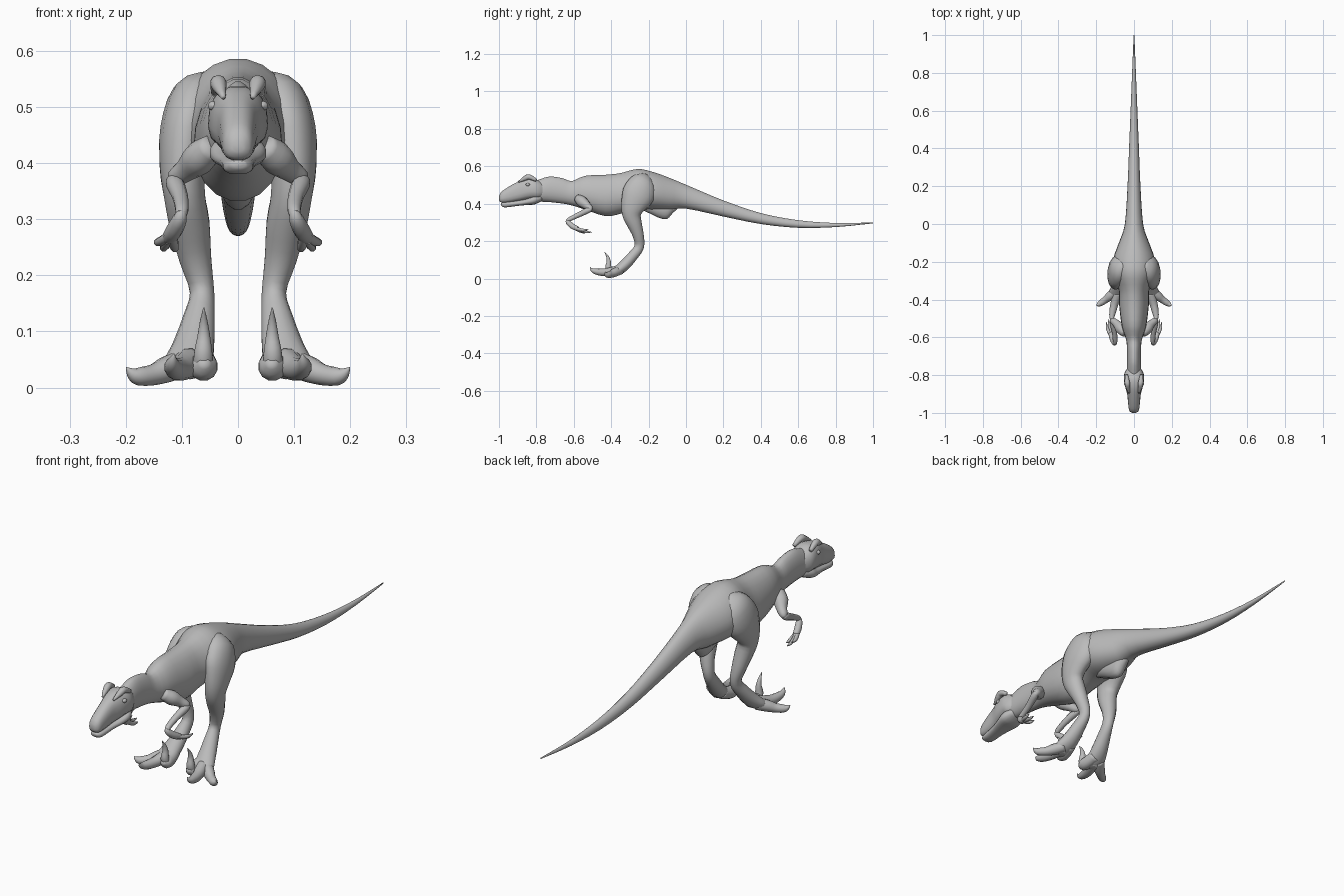
import bpy, bmesh, math
from mathutils import Vector

skin = bpy.data.materials.new("grey skin")
skin.diffuse_color = (0.5, 0.5, 0.5, 1)


def spline(rows, steps):
    """Smooth Catmull-Rom pass through rows of numbers."""
    out = []
    for i in range(len(rows) - 1):
        p0, p1 = rows[max(i - 1, 0)], rows[i]
        p2, p3 = rows[i + 1], rows[min(i + 2, len(rows) - 1)]
        for k in range(steps):
            t = k / steps
            out.append([0.5 * (2 * b + (c - a) * t + (2 * a - 5 * b + 4 * c - d) * t * t
                               + (3 * b - a - 3 * c + d) * t ** 3)
                        for a, b, c, d in zip(p0, p1, p2, p3)])
    out.append(list(rows[-1]))
    return out


def loft(name, rows, sides=16, steps=3, upright=False, mirror=False, power=1.0, pear=0.0):
    """Skin rings of (x, y, z, half width, half depth) into a closed tube."""
    rows = spline(rows, steps)
    pts = [Vector(r[:3]) for r in rows]
    bm = bmesh.new()
    rings = []
    for i, r in enumerate(rows):
        side, up = Vector((1, 0, 0)), Vector((0, 0, 1))
        if not upright:
            t = (pts[min(i + 1, len(pts) - 1)] - pts[max(i - 1, 0)]).normalized()
            side = (side - t * side.dot(t)).normalized()
            up = t.cross(side)
        ring = []
        for k in range(sides):
            a = 2 * math.pi * (k + 0.5) / sides
            c, s = math.cos(a), math.sin(a)
            c = math.copysign(abs(c) ** power, c) * (1 - pear * s)
            s = math.copysign(abs(s) ** power, s)
            ring.append(bm.verts.new(pts[i] + side * c * max(r[3], 0.001) + up * s * max(r[4], 0.001)))
        rings.append(ring)
    for a, b in zip(rings, rings[1:]):
        for k in range(sides):
            n = (k + 1) % sides
            bm.faces.new((a[k], a[n], b[n], b[k]))
    bm.faces.new(rings[0])
    bm.faces.new(rings[-1])
    bmesh.ops.recalc_face_normals(bm, faces=bm.faces)
    for f in bm.faces:
        f.smooth = True
    me = bpy.data.meshes.new(name)
    bm.to_mesh(me)
    bm.free()
    me.materials.append(skin)
    ob = bpy.data.objects.new(name, me)
    bpy.context.collection.objects.link(ob)
    if mirror:
        ob.modifiers.new("Mirror", 'MIRROR').use_mirror_merge = False
    return ob


def profile(name, rows, **kw):
    """Centred part from (y, top, bottom, half width)."""
    return loft(name, [(0, y, (t + b) / 2, w, (t - b) / 2) for y, t, b, w in rows],
                upright=True, **kw)


def limb(name, rows, **kw):
    """Paired round part from (x, y, z, radius)."""
    return loft(name, [(*r, r[3]) for r in rows], mirror=True, **kw)


# neck, torso and tail
profile("body", [
    (-0.84, 0.51, 0.43, 0.030), (-0.79, 0.528, 0.412, 0.038), (-0.73, 0.546, 0.408, 0.037),
    (-0.66, 0.537, 0.400, 0.037), (-0.61, 0.522, 0.390, 0.042), (-0.54, 0.550, 0.368, 0.064),
    (-0.43, 0.556, 0.332, 0.078), (-0.35, 0.565, 0.345, 0.080), (-0.26, 0.587, 0.370, 0.108),
    (-0.18, 0.572, 0.365, 0.108), (-0.09, 0.540, 0.365, 0.076), (0.0, 0.502, 0.373, 0.048),
    (0.2, 0.418, 0.331, 0.034), (0.4, 0.350, 0.291, 0.026), (0.6, 0.312, 0.271, 0.018),
    (0.8, 0.297, 0.275, 0.010), (1.0, 0.300, 0.295, 0.002)], sides=20, pear=0.12)
# keel under the hips
profile("pelvis_keel", [
    (-0.25, 0.43, 0.375, 0.02), (-0.19, 0.43, 0.345, 0.034), (-0.14, 0.43, 0.322, 0.036),
    (-0.10, 0.43, 0.318, 0.032), (-0.07, 0.43, 0.350, 0.026), (-0.03, 0.43, 0.385, 0.015)])

# head
profile("skull", [
    (-1.0, 0.440, 0.420, 0.010), (-0.988, 0.463, 0.406, 0.025), (-0.95, 0.490, 0.405, 0.031),
    (-0.90, 0.518, 0.413, 0.036), (-0.86, 0.534, 0.420, 0.047), (-0.82, 0.537, 0.425, 0.053),
    (-0.79, 0.525, 0.425, 0.050), (-0.75, 0.505, 0.44, 0.028)], power=0.8, pear=0.1)
profile("lower_jaw", [
    (-0.990, 0.404, 0.392, 0.014), (-0.97, 0.408, 0.380, 0.026), (-0.90, 0.417, 0.388, 0.033),
    (-0.85, 0.427, 0.393, 0.045), (-0.81, 0.445, 0.396, 0.050), (-0.77, 0.450, 0.415, 0.030)],
    power=0.8)
limb("brow_crest", [(0.026, -0.895, 0.517, 0.004), (0.033, -0.86, 0.536, 0.013),
                    (0.036, -0.838, 0.543, 0.014), (0.040, -0.80, 0.525, 0.008)], sides=10)
limb("eye", [(0.043, -0.857, 0.502, 0.002), (0.044, -0.850, 0.502, 0.008),
             (0.046, -0.842, 0.502, 0.008), (0.047, -0.835, 0.502, 0.002)], sides=10)

# leg from hip to foot
loft("leg", [
    (0.045, -0.21, 0.545, 0.02, 0.03), (0.070, -0.23, 0.51, 0.050, 0.072),
    (0.090, -0.255, 0.45, 0.050, 0.088), (0.098, -0.282, 0.39, 0.042, 0.068),
    (0.095, -0.290, 0.34, 0.037, 0.051), (0.086, -0.275, 0.29, 0.036, 0.040),
    (0.076, -0.255, 0.23, 0.029, 0.030), (0.064, -0.250, 0.17, 0.022, 0.026),
    (0.070, -0.285, 0.12, 0.029, 0.028), (0.080, -0.330, 0.07, 0.038, 0.030),
    (0.090, -0.370, 0.04, 0.043, 0.025), (0.095, -0.400, 0.034, 0.026, 0.016)], mirror=True)
limb("outer_toe", [(0.095, -0.35, 0.045, 0.024), (0.125, -0.38, 0.033, 0.024),
                   (0.150, -0.40, 0.023, 0.019), (0.178, -0.42, 0.020, 0.016),
                   (0.191, -0.428, 0.027, 0.009), (0.199, -0.432, 0.036, 0.001)], sides=12)
limb("middle_toe", [(0.085, -0.36, 0.045, 0.028), (0.103, -0.42, 0.034, 0.022),
                    (0.112, -0.46, 0.034, 0.019), (0.117, -0.49, 0.040, 0.014),
                    (0.116, -0.505, 0.049, 0.008), (0.114, -0.513, 0.060, 0.001)], sides=12)
limb("inner_toe", [(0.070, -0.34, 0.055, 0.026), (0.063, -0.38, 0.040, 0.026),
                   (0.061, -0.41, 0.038, 0.024), (0.060, -0.43, 0.046, 0.008)], sides=12)
limb("sickle_claw", [(0.062, -0.405, 0.035, 0.018), (0.062, -0.415, 0.060, 0.017),
                     (0.061, -0.413, 0.090, 0.012), (0.061, -0.420, 0.118, 0.007),
                     (0.061, -0.436, 0.142, 0.001)], sides=12)

# arm from shoulder to wrist
limb("upper_arm", [(0.045, -0.58, 0.43, 0.022), (0.068, -0.555, 0.410, 0.030),
                   (0.090, -0.530, 0.390, 0.022), (0.112, -0.512, 0.374, 0.016),
                   (0.120, -0.505, 0.368, 0.006)], sides=12)
limb("forearm", [(0.118, -0.505, 0.370, 0.008), (0.113, -0.525, 0.364, 0.016),
                 (0.103, -0.575, 0.340, 0.014), (0.100, -0.620, 0.318, 0.012),
                 (0.102, -0.633, 0.308, 0.010)], sides=12)
limb("hand", [(0.100, -0.632, 0.315, 0.008), (0.104, -0.630, 0.300, 0.013),
              (0.115, -0.605, 0.278, 0.015), (0.124, -0.578, 0.266, 0.012)], sides=12)
# three clawed fingers
for label, tip_x, tip_y, tip_z in (("outer", 0.146, -0.520, 0.262),
                                   ("middle", 0.134, -0.503, 0.248),
                                   ("inner", 0.112, -0.528, 0.246)):
    base = Vector((0.118, -0.598, 0.273))
    tip = Vector((tip_x, tip_y, tip_z))
    rows = [(*(base.lerp(tip, t) + Vector(((tip_x - 0.118) * b, 0, -0.16 * b * 0.2))), r)
            for t, b, r in ((0, 0, 0.010), (0.35, 0.2, 0.009), (0.7, 0.2, 0.007), (1, 0, 0.001))]
    limb(label + "_finger", rows, sides=8)
